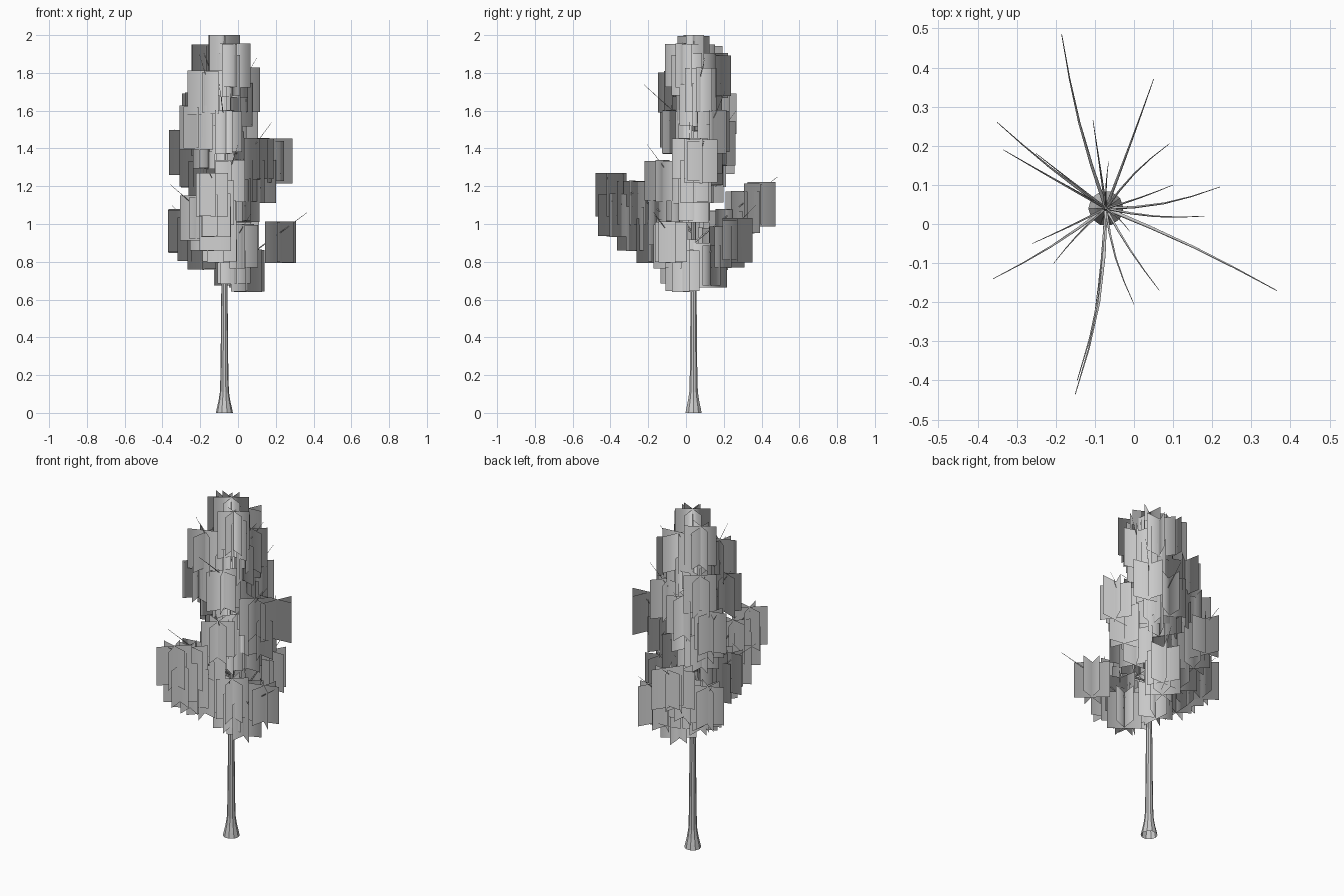
import bpy, bmesh, math, random
from mathutils import Vector

if "Cube" in bpy.data.objects:
    bpy.data.objects.remove(bpy.data.objects["Cube"])

random.seed(4)
CX, CY = -0.072, 0.04   # trunk axis


def finish(bm, name, smooth=False):
    me = bpy.data.meshes.new(name)
    bm.to_mesh(me)
    bm.free()
    ob = bpy.data.objects.new(name, me)
    bpy.context.collection.objects.link(ob)
    for p in me.polygons:
        p.use_smooth = smooth
    return ob


def tube(bm, pts, radii, sides, flat=False):
    """Skin rings along a path; flat keeps the rings horizontal."""
    rings = []
    for i, (p, r) in enumerate(zip(pts, radii)):
        d = (pts[min(i + 1, len(pts) - 1)] - pts[max(i - 1, 0)]).normalized()
        u = Vector((1, 0, 0)) if flat else d.cross(Vector((0, 0, 1))).normalized()
        v = Vector((0, 1, 0)) if flat else u.cross(d) * -1
        rings.append([bm.verts.new(p + r * (math.cos(a) * u + math.sin(a) * v))
                      for a in (2 * math.pi * k / sides for k in range(sides))])
    for a, b in zip(rings, rings[1:]):
        for k in range(sides):
            n = (k + 1) % sides
            bm.faces.new((a[k], a[n], b[n], b[k]))
    bmesh.ops.recalc_face_normals(bm, faces=bm.faces[:])


# trunk with flared foot
profile = [(0, .045), (.03, .039), (.065, .031), (.11, .024), (.2, .021), (.6, .017),
           (1.0, .013), (1.4, .009), (1.7, .005), (1.97, .002)]
bm = bmesh.new()
tube(bm, [Vector((CX, CY, z)) for z, r in profile], [r for z, r in profile], 10, True)
finish(bm, "trunk")

# branches: tip x, tip y, start z, tip z, leaf cluster places along it
branches = [
    (-.185, .485, .90, 1.25, (.4, .6, .8)), (.05, .37, .76, 1.10, (.3, .5, .68)),
    (-.35, .26, .80, 1.10, (.4, .6, .8)), (-.335, .19, 1.15, 1.50, (.35, .6, .8)),
    (-.105, .265, 1.30, 1.60, (.3, .6)), (.09, .205, 1.35, 1.70, (.3, .6)),
    (.22, .095, 1.08, 1.44, (.35, .6, .88)), (.18, .02, 1.20, 1.54, (.3, .65)),
    (.365, -.17, .74, 1.06, (.3, .66)), (.065, -.17, .80, 1.05, (.3, .6)),
    (0, -.205, 1.10, 1.42, (.3, .65)), (-.10, -.225, 1.50, 1.74, (.3,)),
    (-.15, -.435, .95, 1.27, (.4, .65, .9)), (-.145, -.40, .84, 1.14, (.5, .7, .9)),
    (-.205, -.10, 1.50, 1.90, (.35, .7)), (-.26, -.05, 1.33, 1.65, (.4, .8)),
    (-.36, -.14, .95, 1.21, (.3, .5)), (-.185, .105, 1.60, 1.92, (.4, .9)),
    (-.25, .18, 1.40, 1.70, (.4, .85)), (.10, .10, 1.60, 1.88, (.3, .6)),
    (-.065, .16, 1.62, 1.90, (.4, .8)), (-.01, -.02, 1.75, 1.96, (.4, .8))]

wood = bmesh.new()
clusters = [Vector((CX, CY, z)) for z in (1.2, 1.42, 1.66, 1.89)]
for tx, ty, z0, z1, places in branches:
    a, b = Vector((CX, CY, z0)), Vector((tx, ty, z1))
    length = Vector((tx - CX, ty - CY)).length
    side = (b - a).cross(Vector((0, 0, 1))) * random.uniform(-.05, .05)
    pts = [a.lerp(b, t) + side * math.sin(math.pi * t) for t in (0, .25, .5, .75, 1)]
    base = .002 + .007 * length
    tube(wood, pts, [base, base * .8, base * .6, base * .4, base * .2], 5)
    # leaf clusters hang just below the branch
    for t in places:
        p = a.lerp(b, t) + side * math.sin(math.pi * t)
        clusters.append(p + Vector((random.uniform(-.015, .015), random.uniform(-.015, .015),
                                    random.uniform(-.085, -.045))))
finish(wood, "branches", True)

# foliage: sets of crossed upright cards, each turned to face away from the trunk
leaf = bmesh.new()
for c in clusters:
    yaw = random.uniform(0, math.pi)
    out = Vector((c.x - CX, c.y - CY, 0))
    for k in range(3):
        ang = yaw + k * math.pi / 3
        w, h = random.uniform(.085, .097), random.uniform(.105, .12)
        d = Vector((math.cos(ang) * w, math.sin(ang) * w, 0))
        up = Vector((0, 0, h))
        if d.cross(up).dot(out) < 0:
            d = -d
        x = max(-.37 + abs(d.x), min(.32 - abs(d.x), c.x))
        y = max(-.48 + abs(d.y), min(.475 - abs(d.y), c.y))
        o = Vector((x, y, min(c.z, 2.0 - h)))
        leaf.faces.new([leaf.verts.new(v) for v in
                        (o - d - up, o + d - up, o + d + up, o - d + up)])
cards = finish(leaf, "leaf_cards", True)

# soft foliage shading: normals point outward from the trunk
cards.data.normals_split_custom_set_from_vertices(
    [Vector((v.co.x - CX, v.co.y - CY, .02)).normalized() for v in cards.data.vertices])
